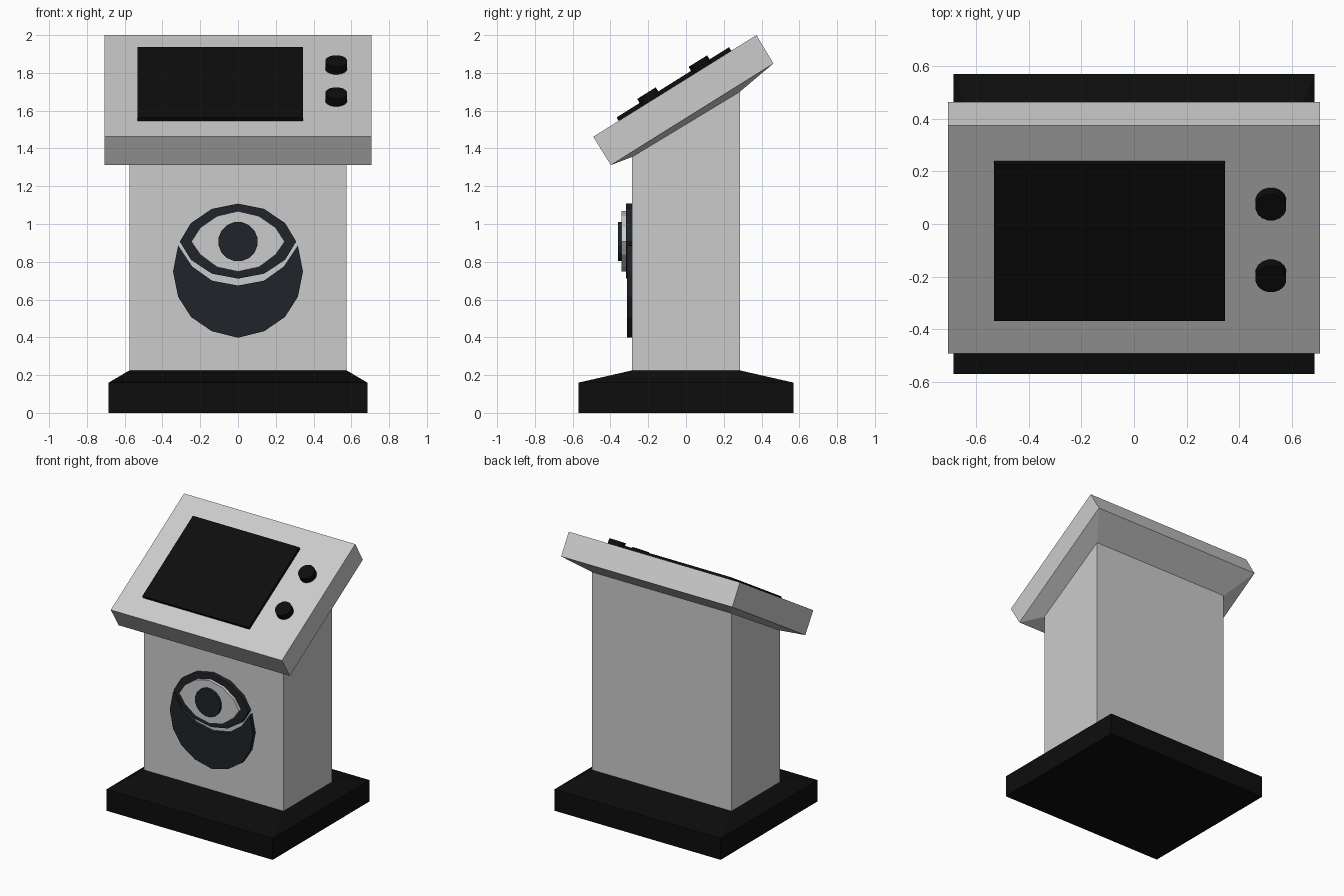
import bpy, bmesh, math
from mathutils import Matrix, Vector

if "Cube" in bpy.data.objects:
    bpy.data.objects.remove(bpy.data.objects["Cube"])


def material(name, rgb):
    m = bpy.data.materials.new(name)
    m.diffuse_color = (*rgb, 1)
    m.use_nodes = True
    m.node_tree.nodes["Principled BSDF"].inputs["Base Color"].default_value = m.diffuse_color
    return m


BLACK = material("black", (0.004, 0.004, 0.004))
DARK = material("dark_slate", (0.014, 0.017, 0.021))
PALE = material("pale_grey", (0.72, 0.72, 0.72))


def loft(name, rings, mat=None, matrix=None):
    """Closed solid through successive rings of equal point count."""
    bm = bmesh.new()
    vs = [[bm.verts.new(p) for p in ring] for ring in rings]
    n = len(vs[0])
    for a, b in zip(vs, vs[1:]):
        for i in range(n):
            j = (i + 1) % n
            bm.faces.new((a[i], a[j], b[j], b[i]))
    bm.faces.new(vs[0][::-1])
    bm.faces.new(vs[-1])
    bmesh.ops.recalc_face_normals(bm, faces=bm.faces)
    if matrix:
        bm.transform(matrix)
    me = bpy.data.meshes.new(name)
    bm.to_mesh(me)
    bm.free()
    ob = bpy.data.objects.new(name, me)
    bpy.context.collection.objects.link(ob)
    if mat:
        me.materials.append(mat)
    return ob


def rect(x, y0, z0, y1, z1):
    return [(-x, y0, z0), (x, y0, z0), (x, y1, z1), (-x, y1, z1)]


def plate(name, outline, y_back, y_front, mat):
    """Flat plate on the front, from an (x, z) outline."""
    return loft(name, [[(x, y, z) for x, z in outline] for y in (y_back, y_front)], mat)


def mirrored(half):
    """Close a left-half outline that starts and ends on x = 0."""
    return half + [(-x, z) for x, z in half[-2:0:-1]]


def circle(r, n, cx=0, cy=0):
    return [(cx + r * math.cos(2 * math.pi * (i + .5) / n),
             cy + r * math.sin(2 * math.pi * (i + .5) / n)) for i in range(n)]


# Plinth with sloping top
loft("base", [rect(.685, -.57, 0, .57, 0), rect(.685, -.57, .16, .57, .16),
              rect(.575, -.285, .225, .285, .225)], BLACK)

# Column with slanted top
neck = rect(.575, -.285, 1.355, .285, 1.70)
loft("column", [rect(.575, -.285, .225, .285, .225), neck])

# Tilted console head, tapering underneath into the column
loft("console_head", [neck, rect(.706, -.398, 1.312, .463, 1.85),
                      rect(.706, -.491, 1.462, .373, 2.0)])

# Screen and knobs, placed in the tilted plane of the console top
tilt = Matrix.Translation((0, -.059, 1.731)) @ Matrix.Rotation(math.radians(31.95), 4, 'X')


def on_console(name, outline, height):
    loft(name, [[(x, y, z) for x, y in outline] for z in (-.01, height)], BLACK, tilt)


on_console("screen", [(-.532, -.35), (.345, -.35), (.345, .352), (-.532, .352)], .022)
for i, v in enumerate((.173, -.148)):
    on_console(f"knob_{i + 1}", circle(.059, 16, .52, v), .047)

# Eye-shaped front ornament: lower crescent, surround, white and pupil
plate("ornament_crescent", mirrored([
    (0, .674), (-.138, .70), (-.243, .775), (-.317, .886), (-.344, .748),
    (-.317, .615), (-.249, .508), (-.138, .432), (0, .398)]), -.28, -.313, DARK)
plate("eye_surround", mirrored([
    (0, 1.108), (-.138, 1.08), (-.249, 1.005), (-.308, .907),
    (-.249, .81), (-.138, .737), (0, .711)]), -.28, -.318, DARK)
plate("eye_white", mirrored([
    (0, 1.068), (-.111, 1.042), (-.2, .98), (-.247, .907),
    (-.2, .838), (-.111, .772), (0, .748)]), -.31, -.341, PALE)
plate("eye_pupil", circle(.105, 16, 0, .907), -.335, -.359, DARK)
